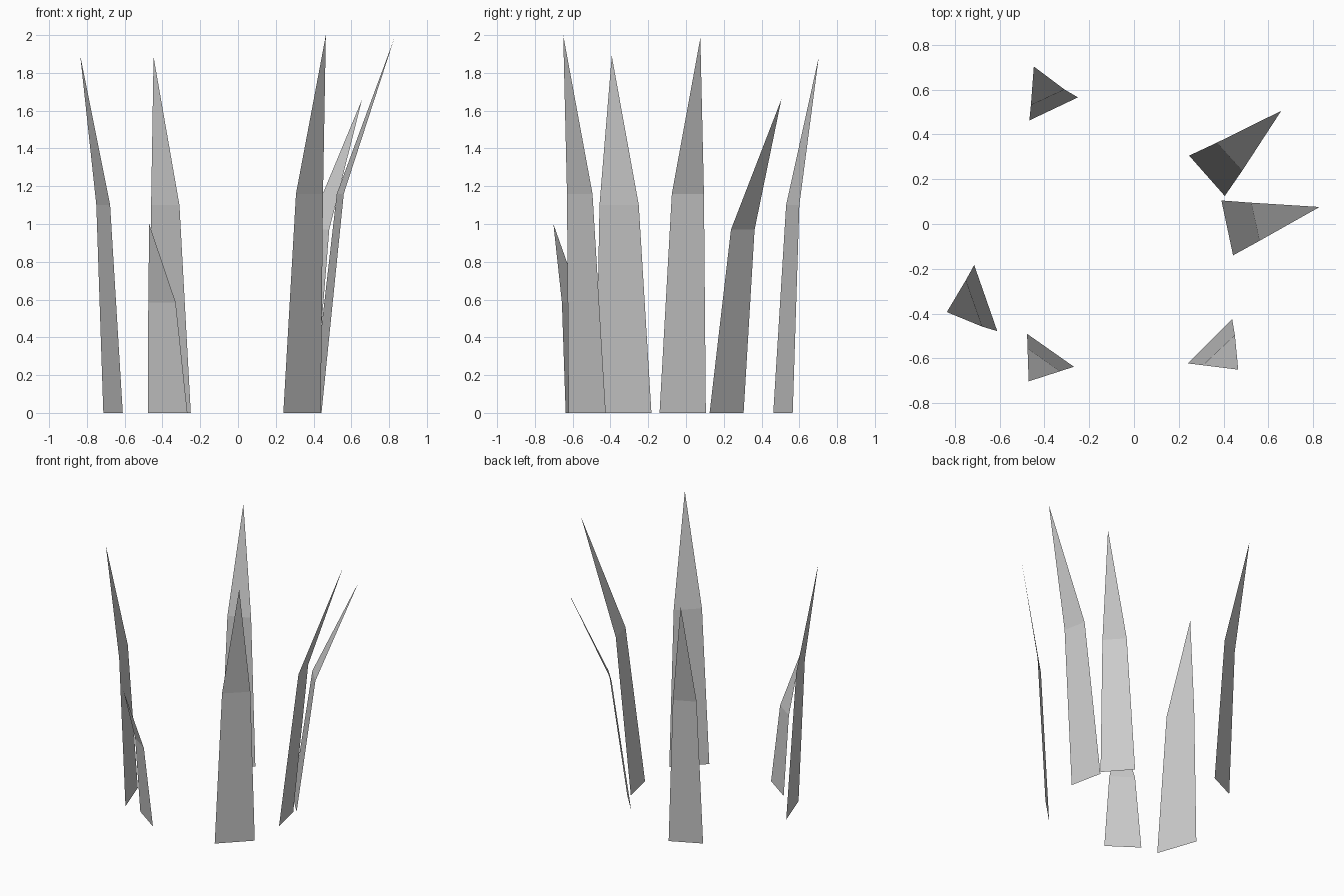
import bpy
import bmesh


def grass_blade(name, base, mid, mid_z, tip):
    """Flat bent blade: a tapering lower quad and a pointed upper triangle."""
    bm = bmesh.new()
    a, b = [bm.verts.new((x, y, 0)) for x, y in base]
    c, d = [bm.verts.new((x, y, mid_z)) for x, y in mid]
    t = bm.verts.new(tip)
    bm.faces.new((a, b, d, c))
    bm.faces.new((c, d, t))
    mesh = bpy.data.meshes.new(name)
    bm.to_mesh(mesh)
    bm.free()
    obj = bpy.data.objects.new(name, mesh)
    bpy.context.collection.objects.link(obj)


# Each blade: base edge, bend edge, bend height, tip
blades = {
    "back_left": (((-0.467, 0.462), (-0.25, 0.565)),
                  ((-0.46, 0.53), (-0.31, 0.60)), 1.10, (-0.447, 0.703, 1.885)),
    "back_right": (((0.246, 0.305), (0.405, 0.125)),
                   ((0.37, 0.363), (0.483, 0.238)), 0.97, (0.657, 0.505, 1.66)),
    "right": (((0.39, 0.105), (0.442, -0.14)),
              ((0.523, 0.095), (0.56, -0.075)), 1.16, (0.828, 0.076, 1.985)),
    "front_right": (((0.24, -0.622), (0.438, -0.425)),
                    ((0.307, -0.63), (0.45, -0.495)), 1.16, (0.465, -0.65, 2.0)),
    "front_left": (((-0.477, -0.49), (-0.268, -0.637)),
                   ((-0.475, -0.555), (-0.33, -0.657)), 0.585, (-0.47, -0.702, 1.0)),
    "left": (((-0.713, -0.183), (-0.61, -0.478)),
             ((-0.75, -0.25), (-0.677, -0.458)), 1.10, (-0.835, -0.393, 1.89)),
}
for place, shape in blades.items():
    grass_blade("grass_blade_" + place, *shape)
